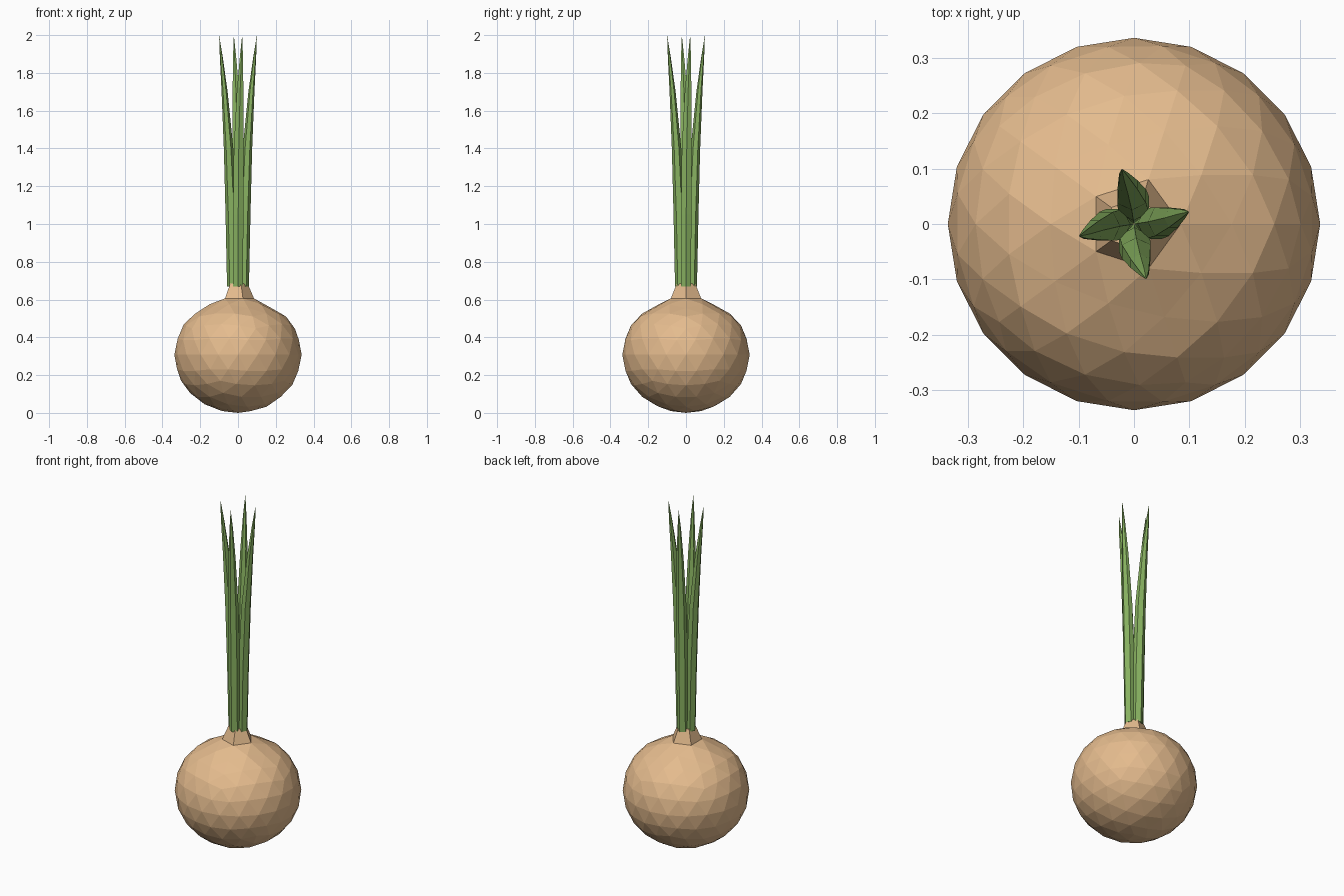
import bpy, bmesh
from math import cos, sin, pi

if "Cube" in bpy.data.objects:
    bpy.data.objects.remove(bpy.data.objects["Cube"])


def make_object(name, bm, color):
    bmesh.ops.recalc_face_normals(bm, faces=bm.faces)
    mesh = bpy.data.meshes.new(name)
    bm.to_mesh(mesh)
    bm.free()
    mat = bpy.data.materials.new(name + "_color")
    mat.diffuse_color = color
    mat.use_nodes = True
    mat.node_tree.nodes["Principled BSDF"].inputs["Base Color"].default_value = mat.diffuse_color
    mesh.materials.append(mat)
    obj = bpy.data.objects.new(name, mesh)
    bpy.context.collection.objects.link(obj)
    return obj


# Bulb: faceted sphere, its top fan drawn up into a five-sided neck
bm = bmesh.new()
bmesh.ops.create_icosphere(bm, subdivisions=3, radius=1)
top = max(bm.verts, key=lambda v: v.co.z)
cap = bmesh.ops.dissolve_verts(bm, verts=[top])
cap = max(bm.faces, key=lambda f: f.calc_center_median().z)
for v in bm.verts:
    pinch = 0.02 * max(0, 1 - abs(v.co.z - 0.82) / 0.13)
    v.co = (v.co.x * 0.337, v.co.y * 0.337, 0.308 + v.co.z * 0.308 - pinch)
neck = bmesh.ops.extrude_discrete_faces(bm, faces=[cap])["faces"][0]
for v in neck.verts:
    v.co.x *= 0.6
    v.co.y *= 0.6
    v.co.z = 0.685
bmesh.ops.remove_doubles(bm, verts=bm.verts, dist=0.0001)
make_object("bulb", bm, (0.78, 0.50, 0.27, 1))

# Leaves: four tapering six-sided shoots leaning outwards
# Each section: height, outward offset, sideways offset, radial half depth, half width
SECTIONS = [(0.67, 0.029, 0.000, 0.029, 0.030),
            (1.05, 0.036, 0.001, 0.030, 0.032),
            (1.40, 0.050, 0.004, 0.025, 0.030),
            (1.70, 0.071, 0.011, 0.016, 0.020),
            (1.88, 0.088, 0.018, 0.008, 0.010)]
SIDES = 6


def make_leaf(name, angle):
    bm = bmesh.new()

    def point(out, side, z):
        return bm.verts.new((out * cos(angle) - side * sin(angle),
                             out * sin(angle) + side * cos(angle), z))

    rings = []
    for z, out, side, depth, width in SECTIONS:
        rings.append([point(out + depth * cos(2 * pi * i / SIDES),
                            side + width * sin(2 * pi * i / SIDES), z)
                      for i in range(SIDES)])
    tip = point(0.1, 0.022, 2.0)
    bm.faces.new(rings[0])
    for i in range(SIDES):
        j = (i + 1) % SIDES
        for a, b in zip(rings, rings[1:]):
            bm.faces.new((a[i], a[j], b[j], b[i]))
        bm.faces.new((rings[-1][i], rings[-1][j], tip))
    make_object(name, bm, (0.25, 0.45, 0.12, 1))


for k, place in enumerate(("right", "back", "left", "front")):
    make_leaf("leaf_" + place, k * pi / 2)
